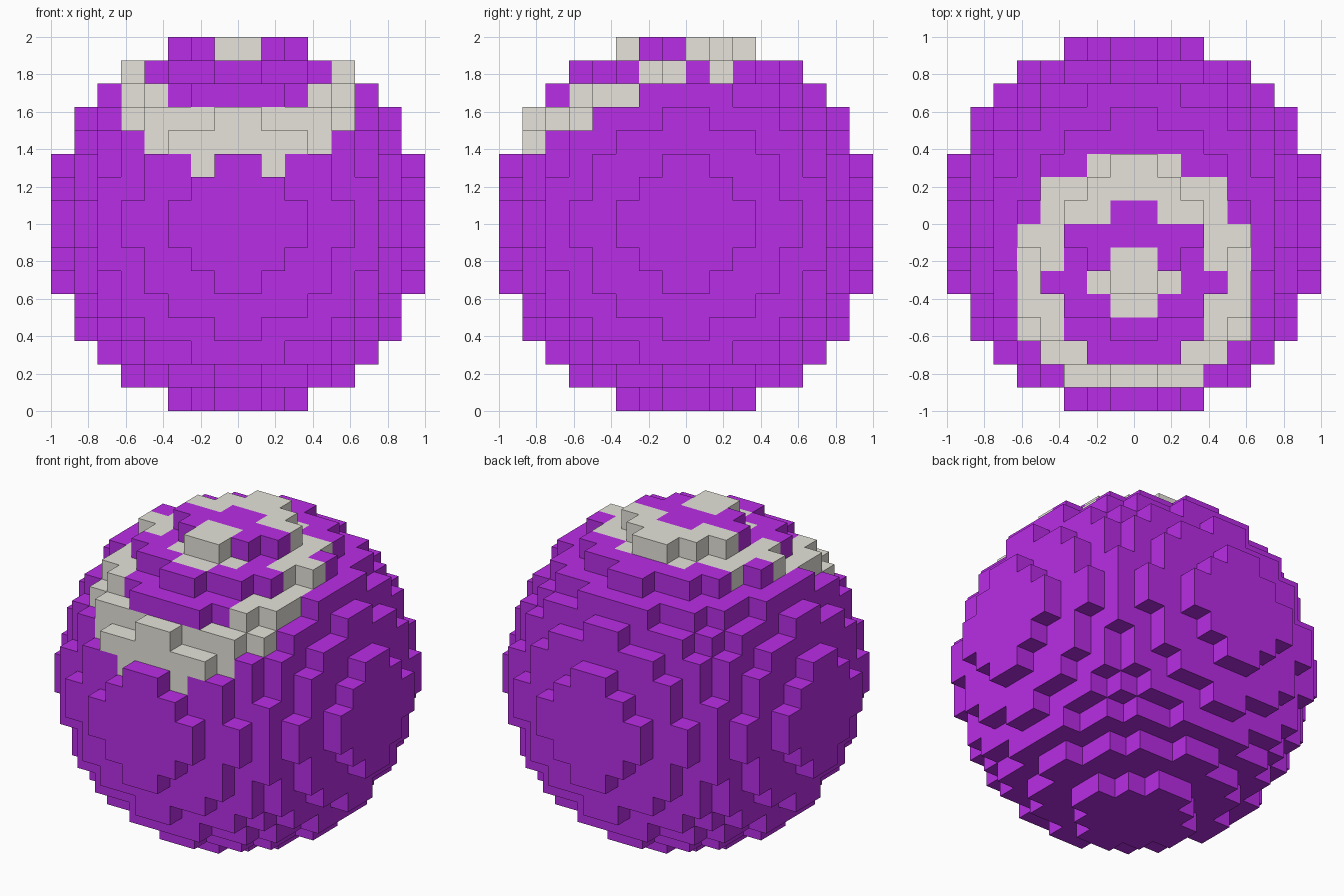
import bpy
import bmesh
from mathutils import Vector

cube = bpy.data.objects.get("Cube")
if cube:
    bpy.data.objects.remove(cube)

N = 8                 # blocks from the centre to each side
SIZE = 1 / N          # edge length of one block

# Pale pattern seen from above: one row per block row, from back (y = 2) to
# front (y = -7); each character is a block outward from x = 0, mirrored.
PATTERN = [
    "##...",
    "####.",
    ".###.",
    "...##",
    "#..##",
    "##..#",
    "#..##",
    "...##",
    "..##.",
    "###..",
]
FIRST_ROW = 2


def make_material(name, color):
    mat = bpy.data.materials.new(name)
    mat.use_nodes = True
    mat.diffuse_color = (*color, 1)
    mat.node_tree.nodes["Principled BSDF"].inputs["Base Color"].default_value = (*color, 1)
    return mat


def solid(x, y, z):
    """Is the block with this lower corner index inside the ball?"""
    return sum((c + 0.5) ** 2 for c in (x, y, z)) <= N * N


def pale(x, y, z):
    """Is this block part of the pale cap pattern?"""
    across = x if x >= 0 else -x - 1
    row = FIRST_ROW - y
    if across == 1 and (y, z) in ((-6, 4), (-7, 2)):   # drips at the front rim
        return True
    if z < 3 or across > 4 or not 0 <= row < len(PATTERN):
        return False
    return PATTERN[row][across] == "#"


# Block ball: only the exposed faces of each block
bm = bmesh.new()
corners = {}


def corner(p):
    key = tuple(round(c) for c in p)
    if key not in corners:
        corners[key] = bm.verts.new((key[0] * SIZE, key[1] * SIZE, key[2] * SIZE + 1))
    return corners[key]


span = range(-N, N)
for block in [(x, y, z) for x in span for y in span for z in span if solid(x, y, z)]:
    center = Vector(block) + Vector((0.5, 0.5, 0.5))
    for axis in range(3):
        for sign in (-1, 1):
            normal = Vector((0, 0, 0))
            normal[axis] = sign
            if solid(*(Vector(block) + normal)):
                continue
            u = Vector((0, 0, 0))
            u[(axis + 1) % 3] = 0.5
            v = normal.cross(u)
            mid = center + normal / 2
            face = bm.faces.new([corner(mid + d) for d in (-u - v, u - v, u + v, v - u)])
            face.material_index = int(pale(*block))

mesh = bpy.data.meshes.new("block_ball")
bm.to_mesh(mesh)
bm.free()
mesh.materials.append(make_material("purple", (0.485, 0.026, 0.79)))
mesh.materials.append(make_material("pale grey", (0.79, 0.775, 0.705)))
ball = bpy.data.objects.new("block_ball", mesh)
bpy.context.collection.objects.link(ball)
